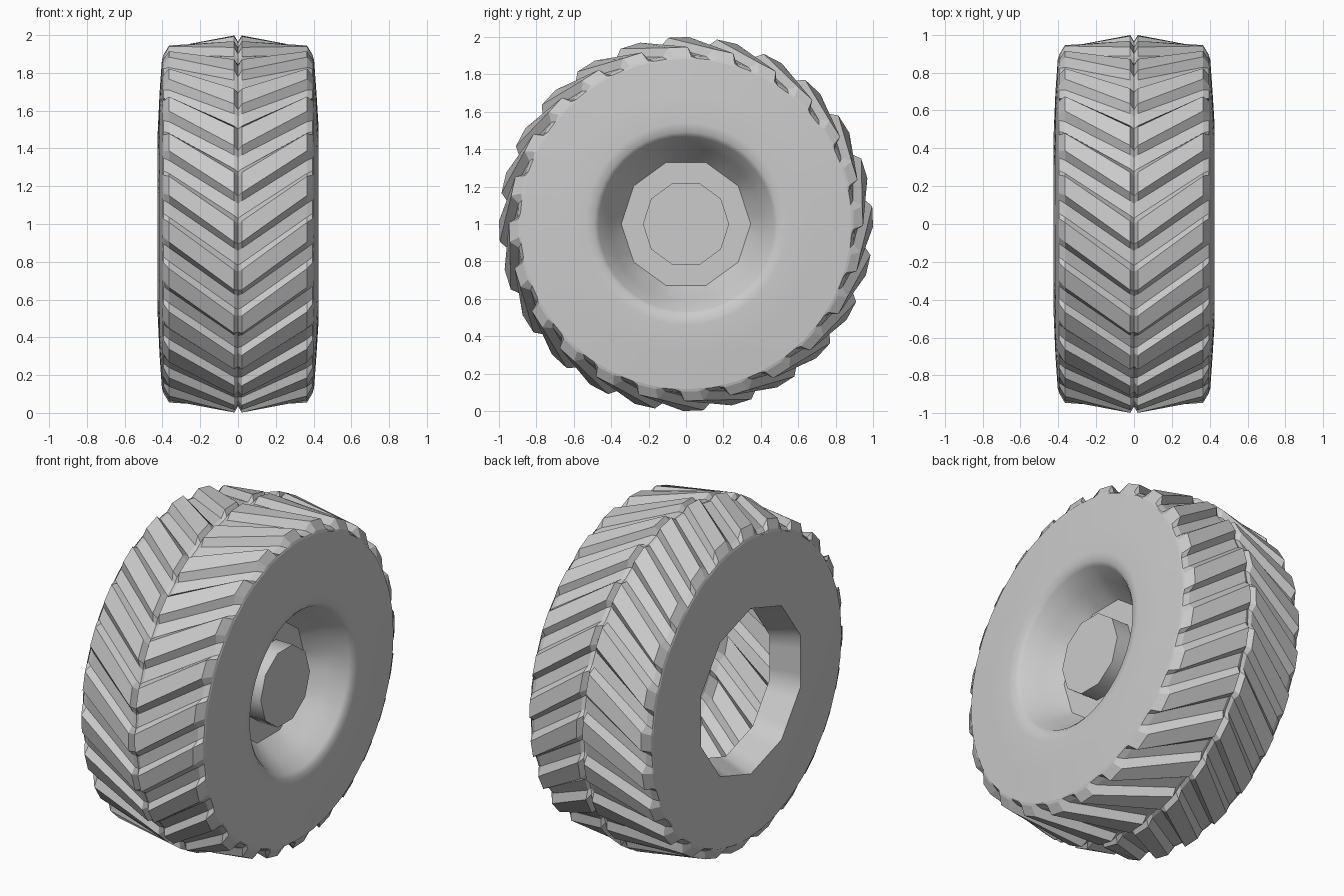
import bpy, bmesh
from math import sin, cos, pi, radians

if "Cube" in bpy.data.objects:
    bpy.data.objects.remove(bpy.data.objects["Cube"])

LUGS = 24
TWIST = radians(17)


def ring_point(x, r, a):
    # a = 0 is the top, growing towards the front (-y)
    return (x, -r * sin(a), 1 + r * cos(a))


def finish(name, bm, smooth=None):
    bmesh.ops.remove_doubles(bm, verts=bm.verts, dist=1e-5)
    bmesh.ops.recalc_face_normals(bm, faces=bm.faces)
    me = bpy.data.meshes.new(name)
    bm.to_mesh(me)
    bm.free()
    ob = bpy.data.objects.new(name, me)
    bpy.context.collection.objects.link(ob)
    if smooth:
        bpy.ops.object.select_all(action='DESELECT')
        bpy.context.view_layer.objects.active = ob
        ob.select_set(True)
        bpy.ops.object.shade_smooth_by_angle(angle=radians(smooth))
    return ob


def bridge(bm, rings):
    n = len(rings[0])
    for a, b in zip(rings, rings[1:]):
        for i in range(n):
            j = (i + 1) % n
            bm.faces.new((a[i], a[j], b[j], b[i]))


def lathe(name, profile, seg, cap=False, smooth=None, start=0.0):
    # profile rows: x, radius, polygon sides (0 = round)
    bm = bmesh.new()
    rings = []
    for x, r, sides in profile:
        ring = []
        for i in range(seg):
            a = 2 * pi * i / seg
            rr = r
            if sides:
                w = 2 * pi / sides
                rr = r * cos(w / 2) / cos(a % w - w / 2)
            ring.append(bm.verts.new(ring_point(x, rr, a + start)))
        rings.append(ring)
    bridge(bm, rings)
    if cap:
        bm.faces.new(rings[-1])
    return finish(name, bm, smooth)


def tread(name, side):
    # stations: x, lug top radius, groove radius
    stations = [(0.0, 0.965, 0.955), (0.02, 0.998, 0.962), (0.365, 0.945, 0.90),
                (0.395, 0.895, 0.885), (0.402, 0.87, 0.87)]
    # one lug pitch: fraction, on top?
    pitch = [(0.0, 1), (0.42, 1), (0.57, 0), (0.88, 0)]
    bm = bmesh.new()
    rings = []
    for x, top, base in stations:
        shift = -TWIST * x / 0.40
        rings.append([bm.verts.new(ring_point(side * x, top if up else base,
                                              shift + 2 * pi * (k + f) / LUGS))
                      for k in range(LUGS) for f, up in pitch])
    bridge(bm, rings)
    return finish(name, bm)


# Chevron tread halves
tread("tread_right", 1)
tread("tread_left", -1)

# Right side wall with rounded lip and dished wheel
lathe("side_wall_right", [(0.402, 0.882, 0), (0.415, 0.70, 0), (0.425, 0.54, 0),
                          (0.42, 0.49, 0), (0.40, 0.467, 0), (0.30, 0.41, 0),
                          (0.20, 0.345, 10)], 40, smooth=40, start=pi / 2)
lathe("wheel_disc", [(0.20, 0.345, 0), (0.20, 0.23, 0)], 10, cap=True, start=pi / 2)
lathe("hub", [(0.20, 0.23, 0), (0.31, 0.23, 0)], 10, cap=True, smooth=40, start=pi / 2)

# Left side wall with open ten-sided hole
lathe("side_wall_left", [(-0.402, 0.882, 0), (-0.415, 0.70, 0),
                         (-0.425, 0.49, 10), (-0.26, 0.43, 10)], 40, smooth=40)
